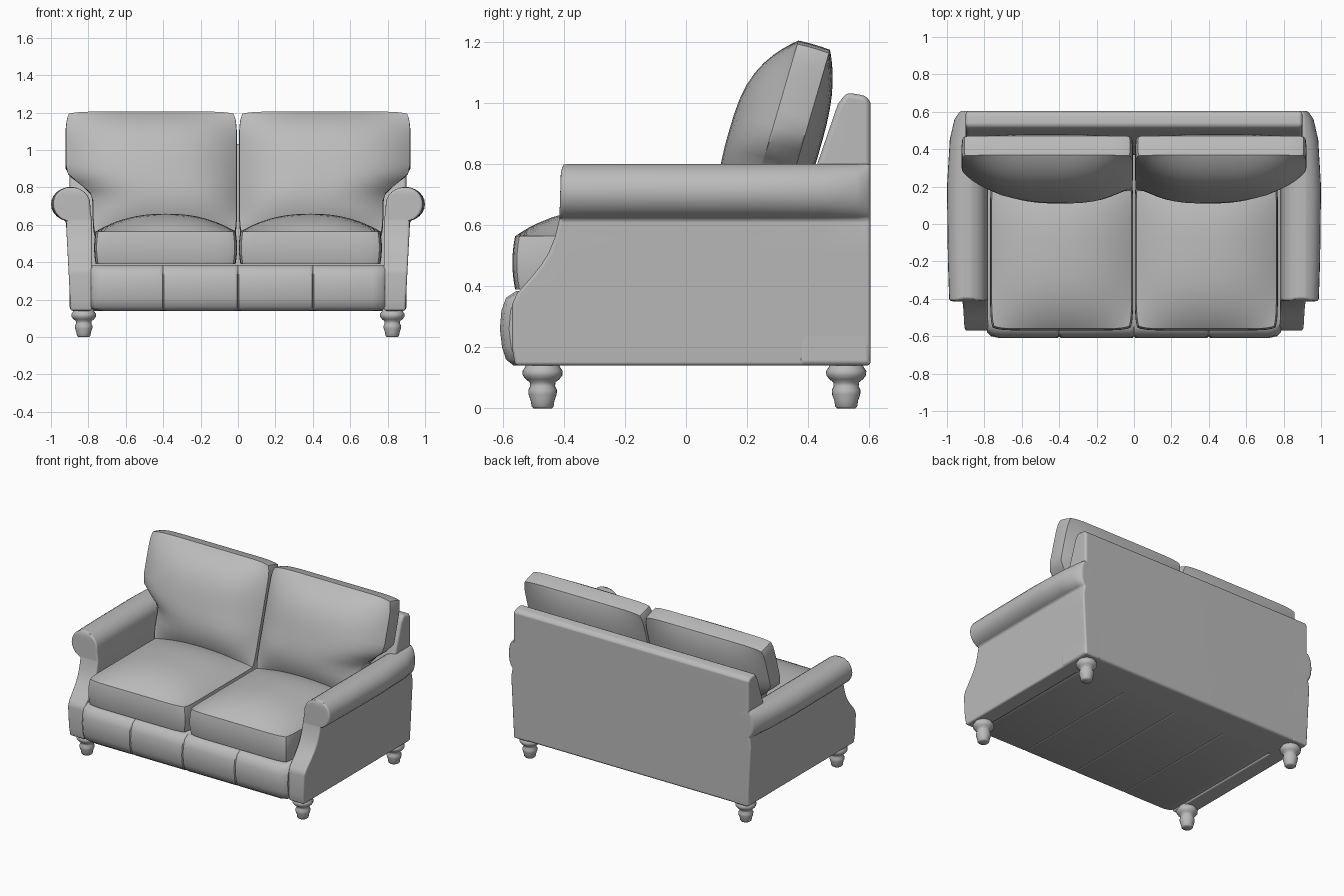
import bpy, bmesh, math

if "Cube" in bpy.data.objects:
    bpy.data.objects.remove(bpy.data.objects["Cube"])

grey = bpy.data.materials.new("soft grey")
grey.diffuse_color = (0.5, 0.5, 0.5, 1)
grey.use_nodes = True
grey.node_tree.nodes["Principled BSDF"].inputs["Base Color"].default_value = grey.diffuse_color


def finish(name, bm, mirror="", bevel=0.0, angle=40):
    bmesh.ops.recalc_face_normals(bm, faces=bm.faces)
    me = bpy.data.meshes.new(name)
    bm.to_mesh(me)
    bm.free()
    me.materials.append(grey)
    ob = bpy.data.objects.new(name, me)
    bpy.context.collection.objects.link(ob)
    if mirror:
        m = ob.modifiers.new("mirror", "MIRROR")
        m.use_axis = ("x" in mirror, "y" in mirror, False)
        m.use_mirror_merge = False
    if bevel:
        b = ob.modifiers.new("bevel", "BEVEL")
        b.width, b.segments = bevel, 3
        b.limit_method, b.angle_limit = "ANGLE", math.radians(45)
        b.use_clamp_overlap = False
    bpy.ops.object.select_all(action="DESELECT")
    ob.select_set(True)
    bpy.context.view_layer.objects.active = ob
    bpy.ops.object.convert(target="MESH")
    bpy.ops.object.shade_smooth_by_angle(angle=math.radians(angle))
    if bevel:
        w = ob.modifiers.new("weighted normals", "WEIGHTED_NORMAL")
        w.keep_sharp = True
    return ob


def loft(name, rings, **kw):
    """Skin a list of equal-length point rings and cap both ends."""
    bm = bmesh.new()
    vs = [[bm.verts.new(p) for p in ring] for ring in rings]
    n = len(vs[0])
    for a, b in zip(vs, vs[1:]):
        for i in range(n):
            j = (i + 1) % n
            bm.faces.new((a[i], a[j], b[j], b[i]))
    bm.faces.new(vs[0])
    bm.faces.new(vs[-1])
    return finish(name, bm, **kw)


def interp(table, t):
    for (a, p), (b, q) in zip(table, table[1:]):
        if t <= b:
            return p + (q - p) * max(0, (t - a) / (b - a))
    return table[-1][1]


def smooth(a, b, t):
    t = min(1, max(0, (t - a) / (b - a)))
    return t * t * (3 - 2 * t)


def pillow(name, place, half, crown_top, crown_back, bulge, power):
    """Boxed cushion: cube grid with crowned faces and rounded corners."""
    bm = bmesh.new()
    bmesh.ops.create_cube(bm, size=2)
    bmesh.ops.subdivide_edges(bm, edges=bm.edges[:], cuts=19, use_grid_fill=True)
    for v in bm.verts:
        u, t, w = (math.sin(c * math.pi / 2) for c in v.co)
        dome = (1 - abs(u) ** power) * (1 - abs(t) ** 3)
        h = w * half
        if w > 0.999:
            h += crown_top * dome
        elif w < -0.999:
            h -= crown_back * dome
        swell = 1 + bulge * (1 - w * w)
        v.co = place(u * swell * (1 - 0.035 * abs(t) ** 10),
                     t * swell * (1 - 0.035 * abs(u) ** 10), h)
    return finish(name, bm, mirror="x", angle=36)


# Seat cushions
pillow("seat_cushions",
       lambda u, t, h: (0.387 + 0.374 * u, -0.15 + 0.41 * t, 0.477 + h),
       0.087, 0.095, 0.0, 0.022, 2.3)

# Back cushions: leaning, widened above the arms
TILT = math.radians(16.3)


def place_back(u, t, h):
    s = 0.345 * (t - 1)                       # distance down from the top edge
    y = 0.42 + s * math.sin(TILT) - h * math.cos(TILT)
    z = 1.19 + s * math.cos(TILT) + h * math.sin(TILT)
    outer = 0.775 + 0.145 * smooth(0.74, 0.90, z)
    mid = (outer + 0.008) / 2
    return (mid + (outer - 0.008) / 2 * u, y, z)


pillow("back_cushions", place_back, 0.054, 0.135, 0.06, 0.006, 3)

# Seat base with a padded front rail and shallow vertical seams
rail = [(-0.565, 0.14), (-0.59, 0.16), (-0.603, 0.2), (-0.61, 0.26), (-0.605, 0.32),
        (-0.59, 0.362), (-0.555, 0.385), (0.55, 0.385), (0.55, 0.14)]
stations = [(-0.785, 0.03), (-0.765, 0.01), (-0.72, 0)]
for sx in (-0.4, 0, 0.4):
    stations += [(sx - 0.02, 0), (sx - 0.005, 0.002), (sx, 0.01), (sx + 0.005, 0.002), (sx + 0.02, 0)]
stations += [(0.72, 0), (0.765, 0.01), (0.785, 0.03)]
loft("seat_base", [[(x, y + (d if y < 0 else 0), z + (d * 0.4 if z < 0.15 else 0))
                    for y, z in rail] for x, d in stations])

# Back frame
back = [(0.605, 0.14), (0.605, 1.0), (0.592, 1.024), (0.525, 1.035), (0.497, 0.995),
        (0.43, 0.8), (0.37, 0.5), (0.37, 0.14)]
loft("back_frame", [[(x, y, z) for y, z in back] for x in (-0.9, 0.9)], bevel=0.018)

# Rolled arms: sections stacked in height, front edge following the S curve
front = [(0.14, -0.56), (0.2, -0.57), (0.34, -0.57), (0.375, -0.555), (0.43, -0.507),
         (0.47, -0.475), (0.51, -0.45), (0.56, -0.43), (0.62, -0.415), (0.78, -0.41), (0.8, -0.40)]
rows = [(z, 0.78, 0.895 + 0.025 * (z - 0.14) / 0.48) for z, _ in front[:8]]
for deg in list(range(-76, 75, 15)) + [80]:
    a = math.radians(deg)
    rx = 0.105 * math.cos(a)
    rows.append((0.71 + 0.092 * math.sin(a), 0.78 + 0.01 * smooth(0.6, 0.7, 0.71 + 0.092 * math.sin(a))
                 if deg < 0 else 0.895 - rx, 0.895 + rx))
rings = []
for z, xi, xo in rows:
    yf = interp(front, z)
    core = min(xo, 0.9)
    ring = [(xi, yf, z)]
    for y, k in ((yf, 0.88), (-0.2, 0.95), (0.2, 1), (0.45, 0.85), (0.56, 0.6), (0.605, 0.3)):
        k = 1 if z < 0.6 else k
        ring.append((core + (xo - core) * k, y, z))
    rings.append(ring + [(xi, 0.605, z)])
loft("arms", rings, mirror="x", bevel=0.012)

# Turned feet
turning = [(0, 0.03), (0.006, 0.036), (0.025, 0.039), (0.045, 0.046), (0.06, 0.047), (0.072, 0.041),
           (0.085, 0.042), (0.095, 0.055), (0.108, 0.065), (0.122, 0.066), (0.134, 0.058), (0.15, 0.05)]
for label, cy in (("front_feet", -0.47), ("back_feet", 0.525)):
    loft(label, [[(0.825 + r * math.cos(i * math.pi / 12), cy + r * math.sin(i * math.pi / 12), z)
                  for i in range(24)] for z, r in turning], mirror="x", angle=50)
